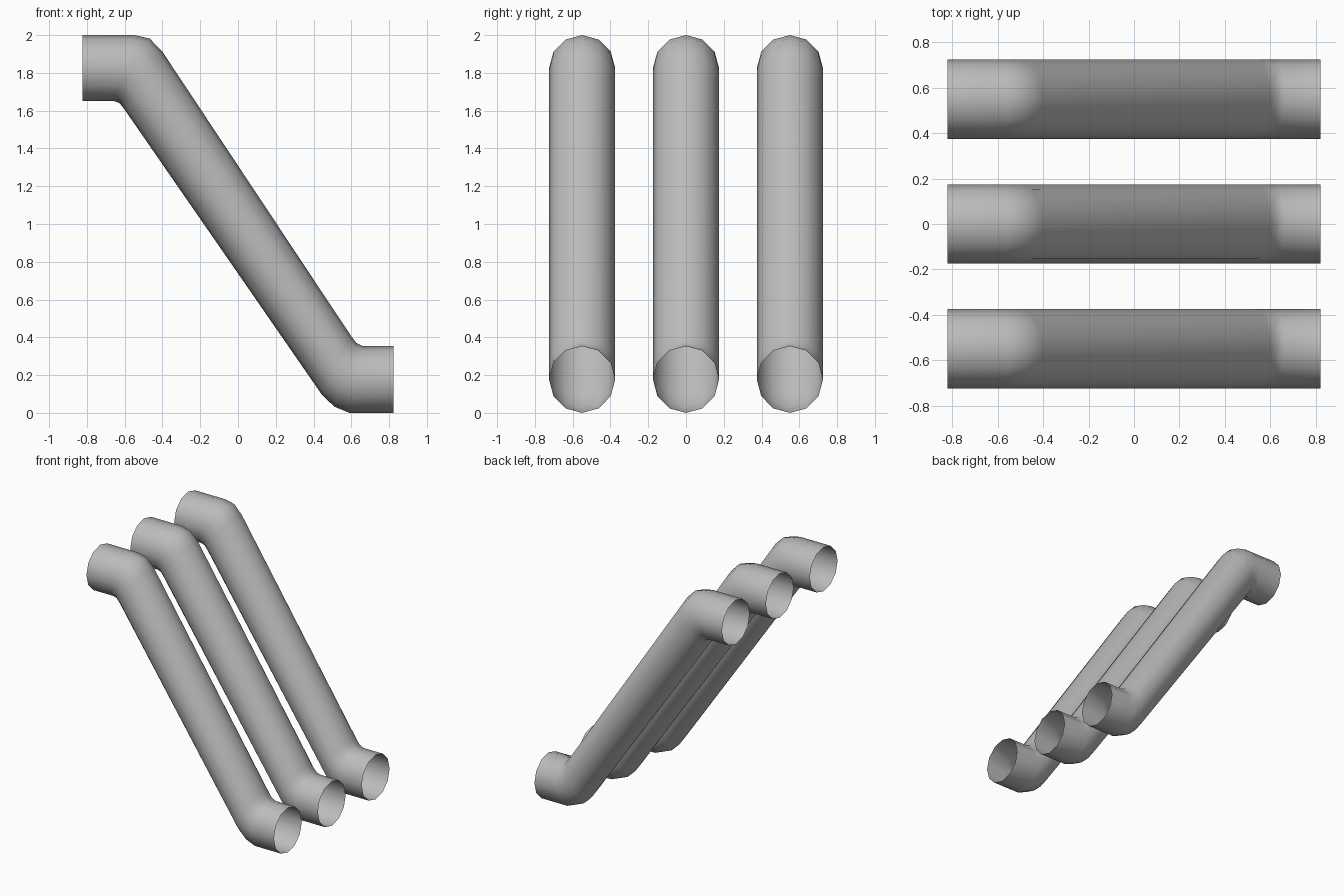
import bpy, bmesh, math

cube = bpy.data.objects.get("Cube")
if cube:
    bpy.data.objects.remove(cube, do_unlink=True)

SIDES = 12
RADIUS = 0.175

# Plain grey metal
grey = bpy.data.materials.new("pipe_grey")
grey.use_nodes = True
colour = (0.5, 0.5, 0.5, 1)
grey.diffuse_color = colour
grey.node_tree.nodes["Principled BSDF"].inputs["Base Color"].default_value = colour

# Side profile: (top x, top z, bottom x, bottom z) of each ring along the pipe
RINGS = [
    (-0.822, 2.0, -0.822, 1.65),
    (-0.548, 2.0, -0.653, 1.65),
    (-0.468, 1.982, -0.627, 1.64),
    (-0.40, 1.912, -0.60, 1.605),
    (0.60, 0.405, 0.445, 0.095),
    (0.627, 0.37, 0.51, 0.033),
    (0.66, 0.353, 0.59, 0.0),
    (0.822, 0.353, 0.822, 0.0),
]


def make_pipe(name, y):
    """Open pipe with two soft elbows, lofted through the rings."""
    bm = bmesh.new()
    loops = []
    for tx, tz, bx, bz in RINGS:
        cx, cz = (tx + bx) / 2, (tz + bz) / 2
        loop = []
        for i in range(SIDES):
            a = math.tau * i / SIDES
            c = math.cos(a)
            loop.append(bm.verts.new((cx + (tx - cx) * c,
                                      y + RADIUS * math.sin(a),
                                      cz + (tz - cz) * c)))
        loops.append(loop)
    # Smooth walls facing outward, ends left open
    for a, b in zip(loops, loops[1:]):
        for i in range(SIDES):
            j = (i + 1) % SIDES
            bm.faces.new((a[i], b[i], b[j], a[j])).smooth = True
    mesh = bpy.data.meshes.new(name)
    bm.to_mesh(mesh)
    bm.free()
    mesh.materials.append(grey)
    obj = bpy.data.objects.new(name, mesh)
    bpy.context.collection.objects.link(obj)


for name, y in (("front_pipe", -0.55), ("middle_pipe", 0.0), ("back_pipe", 0.55)):
    make_pipe(name, y)
